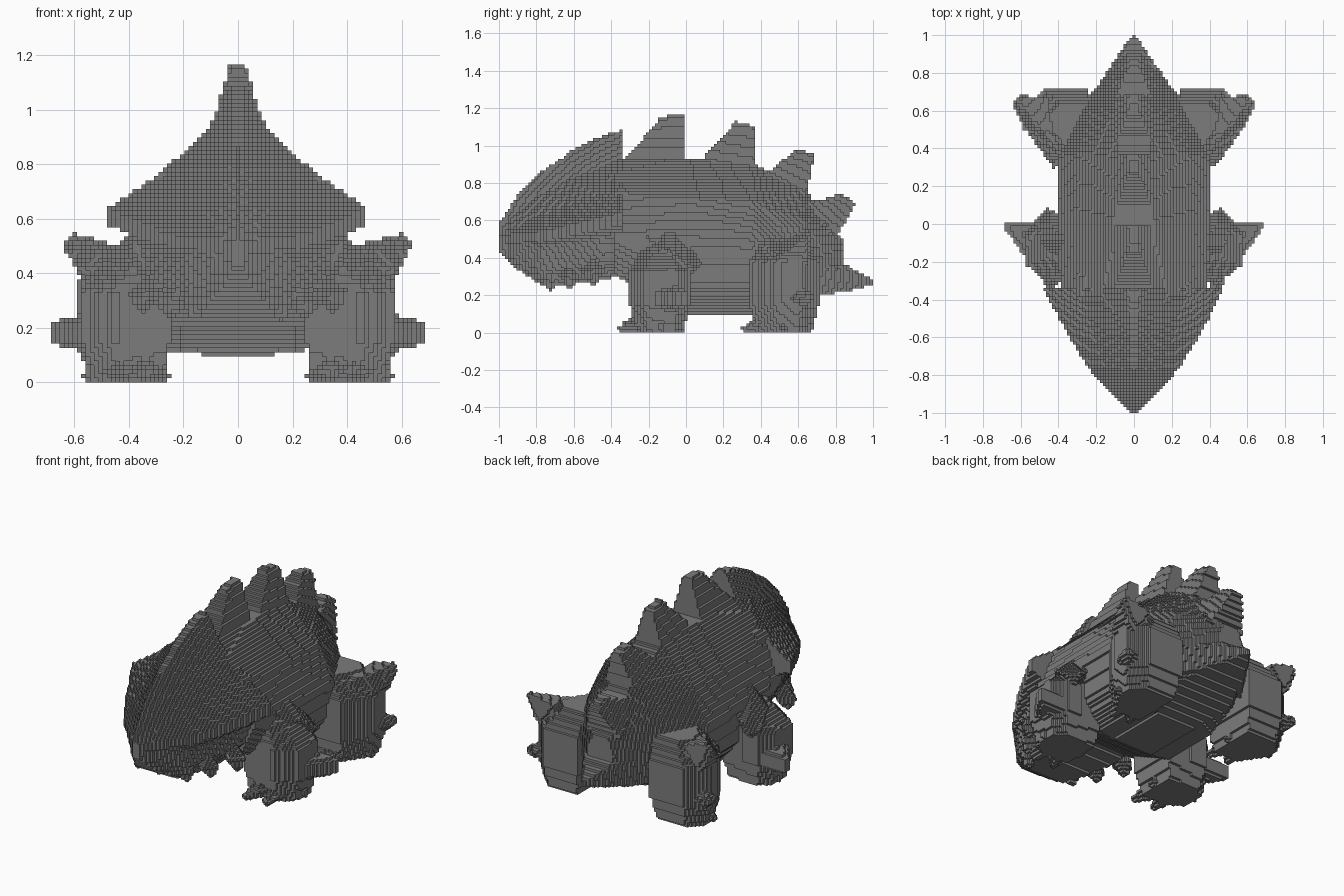
import bpy
import bmesh
import math
from mathutils import Vector
from mathutils.bvhtree import BVHTree

cube = bpy.data.objects.get("Cube")
if cube:
    bpy.data.objects.remove(cube, do_unlink=True)

STEP = 2 / 127          # edge of one block
grey = bpy.data.materials.new("stone_grey")
grey.use_nodes = True
grey.diffuse_color = (0.2, 0.2, 0.2, 1)
grey.node_tree.nodes["Principled BSDF"].inputs["Base Color"].default_value = (0.2, 0.2, 0.2, 1)

owner = {}              # block cell -> part name
parts = []


def fill(name, bm):
    """Fill the closed shape with blocks and hand them to the named part."""
    tree = BVHTree.FromBMesh(bm)
    lo = [min(v.co[i] for v in bm.verts) for i in range(3)]
    hi = [max(v.co[i] for v in bm.verts) for i in range(3)]
    if name not in parts:
        parts.append(name)
    up = Vector((0, 0, 1))
    for i in range(math.floor(lo[0] / STEP), math.ceil(hi[0] / STEP) + 1):
        for j in range(math.floor(lo[1] / STEP), math.ceil(hi[1] / STEP) + 1):
            z, hits = lo[2] - 1, []
            while len(hits) < 20:
                spot = tree.ray_cast(Vector((i * STEP + 0.0007, j * STEP + 0.0005, z)), up)[0]
                if spot is None:
                    break
                hits.append(spot.z)
                z = spot.z + 0.0001
            for a, b in zip(hits[::2], hits[1::2]):
                for k in range(max(0, round(a / STEP)), max(round(b / STEP), round(a / STEP) + 1)):
                    owner.setdefault((i, j, k), name)
    bm.free()


def hull(name, points, both=False, side=1):
    """Convex shape through the points, optionally mirrored across x."""
    bm = bmesh.new()
    for x, y, z in points:
        bm.verts.new((x * side, y, z))
        if both:
            bm.verts.new((-x, y, z))
    bmesh.ops.convex_hull(bm, input=bm.verts[:])
    fill(name, bm)


def loft(name, rings):
    bm = bmesh.new()
    loops = [[bm.verts.new(p) for p in ring] for ring in rings]
    n = len(loops[0])
    for a, b in zip(loops, loops[1:]):
        for i in range(n):
            bm.faces.new((a[i], a[(i + 1) % n], b[(i + 1) % n], b[i]))
    bm.faces.new(loops[0])
    bm.faces.new(loops[-1])
    bmesh.ops.triangulate(bm, faces=bm.faces[:])
    fill(name, bm)


def level(plan, z, scale=1.0, inward=0.0):
    """A leg outline at one height, shrunk about its middle and moved inward."""
    cx = sum(x for x, y in plan) / len(plan)
    cy = sum(y for x, y in plan) / len(plan)
    return [(cx + (x - cx) * scale - inward, cy + (y - cy) * scale, z) for x, y in plan]


def spike(name, base, radius, tip, blunt, side):
    """Blunt spike from a base point to a tip."""
    pts = []
    for centre, r in ((base, radius), (tip, blunt)):
        for dx, dy, dz in ((r, 0, 0), (-r, 0, 0), (0, r, 0), (0, -r, 0), (0, 0, r), (0, 0, -r)):
            pts.append((centre[0] + dx, centre[1] + dy, max(0, centre[2] + dz)))
    hull(name, pts, side=side)


# Head: ridged wedge that widens back into a frill
rings = []
for y, w, top, edge, low, jaw in ((-1, .012, .58, .5, .43, .012), (-.9, .12, .73, .49, .34, .09),
                                  (-.77, .235, .86, .49, .25, .18), (-.6, .34, .98, .52, .26, .25),
                                  (-.45, .42, 1.05, .55, .28, .32), (-.34, .475, 1.085, .575, .31, .32)):
    drop = top - edge
    half = [(w * .06, top), (w * .25, top - drop * .32), (w * .6, top - drop * .62),
            (w, edge + drop * .13), (w, edge), (w * .4 + jaw * .6, edge - .04),
            (jaw, low + (edge - low) * .35), (jaw * .75, low)]
    rings.append([(x, y, z) for x, z in half] + [(-x, y, z) for x, z in reversed(half)])
loft("head_shield", rings)

# Body: domed back, flat belly, narrowing behind
sections = {
    -.38: ((.1, .92), (.3, .75), (.39, .5), (.3, .31)),
    0: ((.1, .935), (.32, .72), (.4, .5), (.36, .25), (.25, .115), (.12, .1)),
    .36: ((.08, .9), (.3, .7), (.4, .48), (.36, .25), (.25, .115), (.12, .1)),
    .62: ((.07, .79), (.23, .6), (.29, .4), (.2, .17)),
    .84: ((.05, .5), (.09, .4), (.08, .23)),
}
hull("body", [(x, y, z) for y, ring in sections.items() for x, z in ring], both=True)

# Tail: flat pointed wedge
hull("tail", [(.24, .66, .38), (.22, .66, .2), (.09, .86, .36), (.08, .87, .22),
              (.01, 1, .28), (.01, 1, .26)], both=True)

# Back spikes: base front, tip front, tip back, base back as (y, z)
back = (((-.33, .92), (-.13, 1.155), (0, 1.165), (0, .85)),
        ((.08, .92), (.27, 1.13), (.365, 1.1), (.365, .8)),
        ((.43, .85), (.6, .985), (.69, .95), (.63, .68)),
        ((.66, .69), (.83, .745), (.91, .69), (.8, .5)))
for n, (a, b, c, d) in enumerate(back):
    hull(f"back_spike_{n + 1}", [(.1, *a), (.025, *b), (.03, *c), (.12, *d)], both=True)

front_plan = ((.25, .01), (.5, .02), (.58, -.05), (.57, -.22), (.46, -.3), (.25, -.29))
rear_plan = ((.25, .71), (.48, .71), (.585, .61), (.56, .48), (.46, .34), (.25, .34))
# Leg outline, height of the knee and of the top, toe tips
legs = (("front", front_plan, .33, .45, ((.3, -.345), (.44, -.345), (.55, -.13), (.26, -.15))),
        ("rear", rear_plan, .38, .5, ((.3, .315), (.42, .315), (.55, .52), (.26, .5))))

for side, word in ((1, "left"), (-1, "right")):
    # Jaw spikes
    for x, y, z in ((.14, -.73, .225), (.23, -.62, .23), (.33, -.5, .25)):
        spike(f"{word}_jaw_spikes", (x, y, z + .08), .07, (x + .02, y, z + .02), .025, side)
    # Legs that lean into the body, with short toes
    for place, plan, knee, top, toes in legs:
        name = f"{word}_{place}_leg"
        hull(name, level(plan, 0, .8, .01) + level(plan, .15) + level(plan, knee)
             + level(plan, top, .6, .08), side=side)
        mid = level(plan, 0, 0, .02)[0]
        for x, y in toes:
            spike(name, ((x + mid[0]) / 2, (y + mid[1]) / 2, .05), .08, (x, y, .015), .02, side)
    # Thorns: flat wedge in front, blunt spikes behind
    hull(f"{word}_front_thorn", [(x, y, z) for z in (.14, .22) for x, y in
                                 ((.48, .005), (.5, -.2), (.57, -.18), (.685, -.02), (.685, .005))]
         + [(.5, -.08, .1), (.5, -.08, .27)], side=side)
    spike(f"{word}_rear_thorn", (.52, .58, .18), .09, (.6, .66, .19), .03, side)
    hull(f"{word}_hip_thorn", [(.42, .42, .46), (.46, .67, .51), (.6, .665, .545), (.635, .66, .53),
                               (.635, .62, .49), (.58, .5, .4), (.56, .66, .36), (.42, .6, .3)], side=side)
    # Shoulder lump behind the front leg
    spike(f"{word}_shoulder", (.36, -.1, .45), .13, (.46, .02, .36), .065, side)


def build(name):
    """Skin the outer sides of a part's blocks, merged in rows."""
    verts, faces = {}, []
    sides = {}
    for cell, who in owner.items():
        if who != name:
            continue
        for axis in range(3):
            for sign in (-1, 1):
                near = list(cell)
                near[axis] += sign
                if tuple(near) not in owner:
                    run = 1 if axis == 0 else 0
                    other = 3 - axis - run
                    key = (axis, sign, cell[axis], cell[other])
                    sides.setdefault(key, []).append(cell[run])
    for (axis, sign, layer, row), cells in sides.items():
        run = 1 if axis == 0 else 0
        other = 3 - axis - run
        cells.sort()
        start = cells[0]
        for here, following in zip(cells, cells[1:] + [None]):
            if following == here + 1:
                continue
            corners = []
            for r, o in ((start, row), (here + 1, row), (here + 1, row + 1), (start, row + 1)):
                p = [0, 0, 0]
                p[axis], p[run], p[other] = layer + (sign > 0), r, o
                corners.append(verts.setdefault(tuple(p), len(verts)))
            # Keep the normals facing out
            clockwise = (run - axis) % 3 != 1
            faces.append(corners if (sign > 0) != clockwise else corners[::-1])
            start = following
    mesh = bpy.data.meshes.new(name)
    mesh.from_pydata([((x - .5) * STEP, (y - .5) * STEP, z * STEP) for x, y, z in verts], [], faces)
    mesh.materials.append(grey)
    bpy.context.scene.collection.objects.link(bpy.data.objects.new(name, mesh))


for part in parts:
    build(part)
